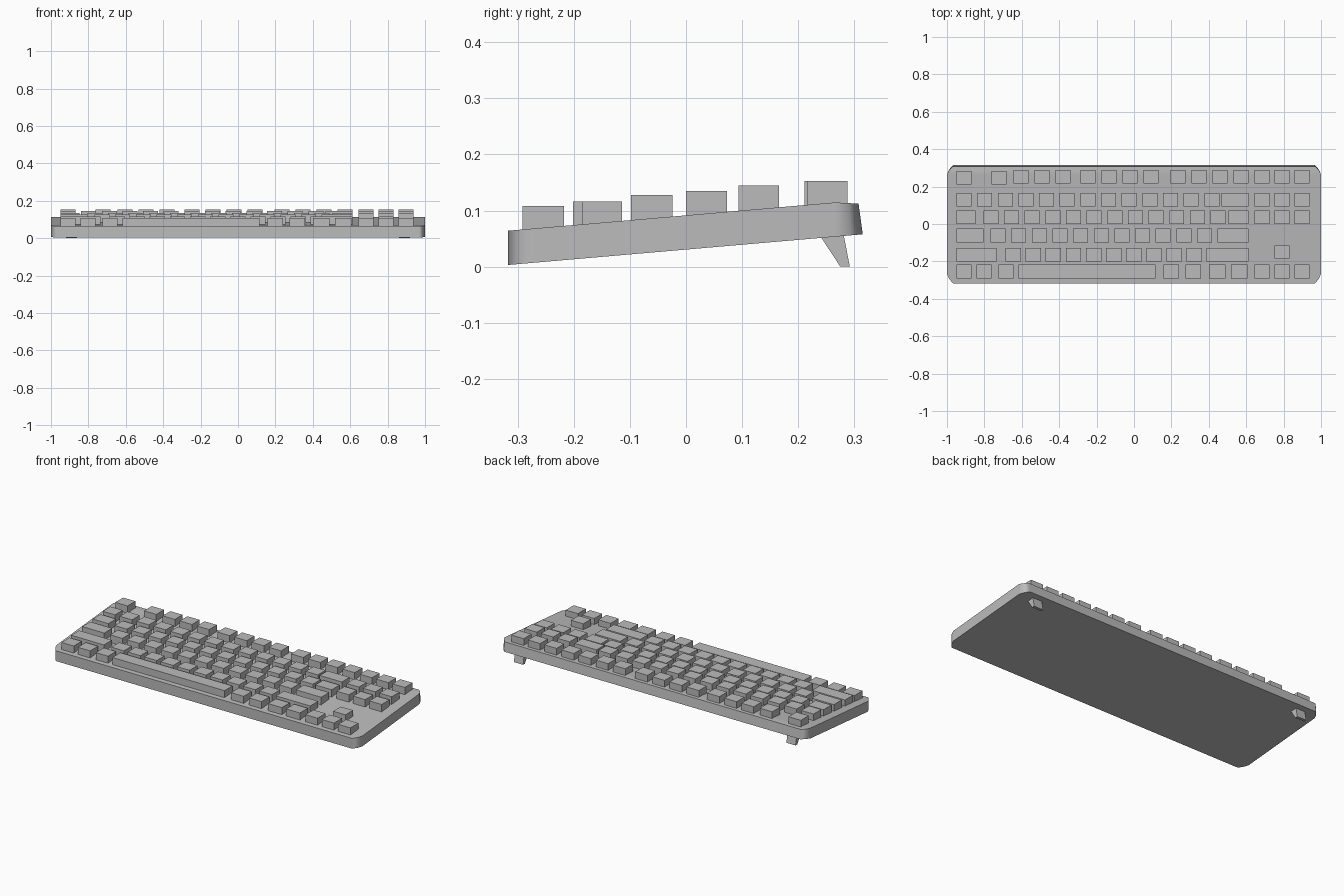
import bpy
import bmesh
from mathutils import Vector

cube = bpy.data.objects.get("Cube")
if cube:
    bpy.data.objects.remove(cube, do_unlink=True)

grey = bpy.data.materials.new("plain_grey")
grey.use_nodes = True
grey.diffuse_color = (0.5, 0.5, 0.5, 1)
grey.node_tree.nodes["Principled BSDF"].inputs["Base Color"].default_value = (0.5, 0.5, 0.5, 1)

SLOPE = 0.0865
THICK = 0.061
FRONT, BACK, BREAK = -0.317, 0.315, 0.265


def under(y):
    """Height of the tilted underside."""
    return 0.003 + (y - FRONT) * SLOPE


def add_object(name, bm):
    bmesh.ops.recalc_face_normals(bm, faces=bm.faces[:])
    mesh = bpy.data.meshes.new(name)
    bm.to_mesh(mesh)
    bm.free()
    mesh.materials.append(grey)
    obj = bpy.data.objects.new(name, mesh)
    bpy.context.collection.objects.link(obj)
    return obj


def add_box(bm, x0, x1, y0, y1, z0, z1):
    verts = bmesh.ops.create_cube(bm, size=1)["verts"]
    size = Vector((x1 - x0, y1 - y0, z1 - z0))
    centre = Vector((x0 + x1, y0 + y1, z0 + z1)) / 2
    for v in verts:
        v.co = v.co * size + centre
    return verts


# Case: cut-corner outline extruded into a tilted slab
corner = [(1, 0.05), (0.987, 0.022), (0.968, 0)]
outline = [(x, FRONT + d) for x, d in reversed(corner)]
outline += [(x, BACK - d) for x, d in corner]
outline += [(-x, y) for x, y in reversed(outline)]
bm = bmesh.new()
base = bm.faces.new([bm.verts.new((x, y, 0)) for x, y in outline])
lifted = bmesh.ops.extrude_face_region(bm, geom=[base])["geom"]
for v in lifted:
    if isinstance(v, bmesh.types.BMVert):
        v.co.z = 1
bmesh.ops.bisect_plane(bm, geom=bm.verts[:] + bm.edges[:] + bm.faces[:],
                       plane_co=(0, BREAK, 0), plane_no=(0, 1, 0), dist=0.001)
for v in bm.verts:
    y = v.co.y
    if v.co.z < 0.5:
        v.co.z = under(y)
    else:
        past = max(0, y - BREAK)
        v.co.z = under(min(y, BREAK)) + THICK - past * 0.04
        v.co.y -= past * 0.15
case = add_object("case", bm)
bpy.ops.object.select_all(action="DESELECT")
case.select_set(True)
bpy.context.view_layer.objects.active = case
bpy.ops.object.shade_smooth_by_angle(angle=0.9)
weighted = case.modifiers.new("flat_sides", "WEIGHTED_NORMAL")
weighted.keep_sharp = True

# Keys: each run is first left edge, count, pitch, width
KEY = 0.08
STEP = 0.1104
NAV = (0.644, 3, 0.107, KEY)
rows = [
    ("bottom_row", -0.291, -0.217, 0.108,
     [(-0.949, 2, 0.107, KEY), (-0.725, 1, 0, KEY), (-0.617, 1, 0, 0.733),
      (0.158, 2, 0.117, 0.083), (0.4, 2, 0.118, 0.09), NAV]),
    ("shift_row", -0.201, -0.127, 0.116,
     [(-0.949, 1, 0, 0.214), (-0.687, 10, 0.1075, 0.082), (0.388, 1, 0, 0.224)]),
    ("up_arrow", -0.185, -0.114, 0.116, [(0.751, 1, 0, KEY)]),
    ("home_row", -0.098, -0.024, 0.128,
     [(-0.949, 1, 0, 0.144), (-0.767, 11, STEP, KEY), (0.447, 1, 0, 0.165)]),
    ("upper_letter_row", 0, 0.073, 0.135,
     [(-0.949, 1, 0, 0.102), (-0.805, 12, STEP, KEY), (0.505, 1, 0, 0.107), NAV]),
    ("number_row", 0.094, 0.166, 0.145,
     [(-0.949, 13, STEP, KEY), (0.468, 1, 0, 0.144), NAV]),
    ("function_row_left", 0.211, 0.284, 0.153, [(-0.949, 2, 0.187, KEY)]),
    ("function_row", 0.216, 0.288, 0.153,
     [(-0.644, 3, 0.112, KEY), (-0.286, 4, 0.112, KEY), (0.195, 4, 0.112, KEY), NAV]),
]
for name, y0, y1, top, runs in rows:
    bm = bmesh.new()
    for start, count, pitch, width in runs:
        for i in range(count):
            x = start + i * pitch
            add_box(bm, x, x + width, y0, y1, under(y0) + THICK / 2, top)
    add_object(name + "_keys", bm)

# Fold-out feet: tapered legs leaning towards the back
for side, sign in (("left", 1), ("right", -1)):
    bm = bmesh.new()
    x = sign * 0.89
    for v in add_box(bm, x - 0.03, x + 0.03, 0.24, 0.281, 0, 0.06):
        if v.co.z < 0.01:
            v.co.y = 0.275 if v.co.y < 0.26 else 0.292
        else:
            v.co.z = under(v.co.y) + 0.002
    add_object(side + "_foot", bm)
